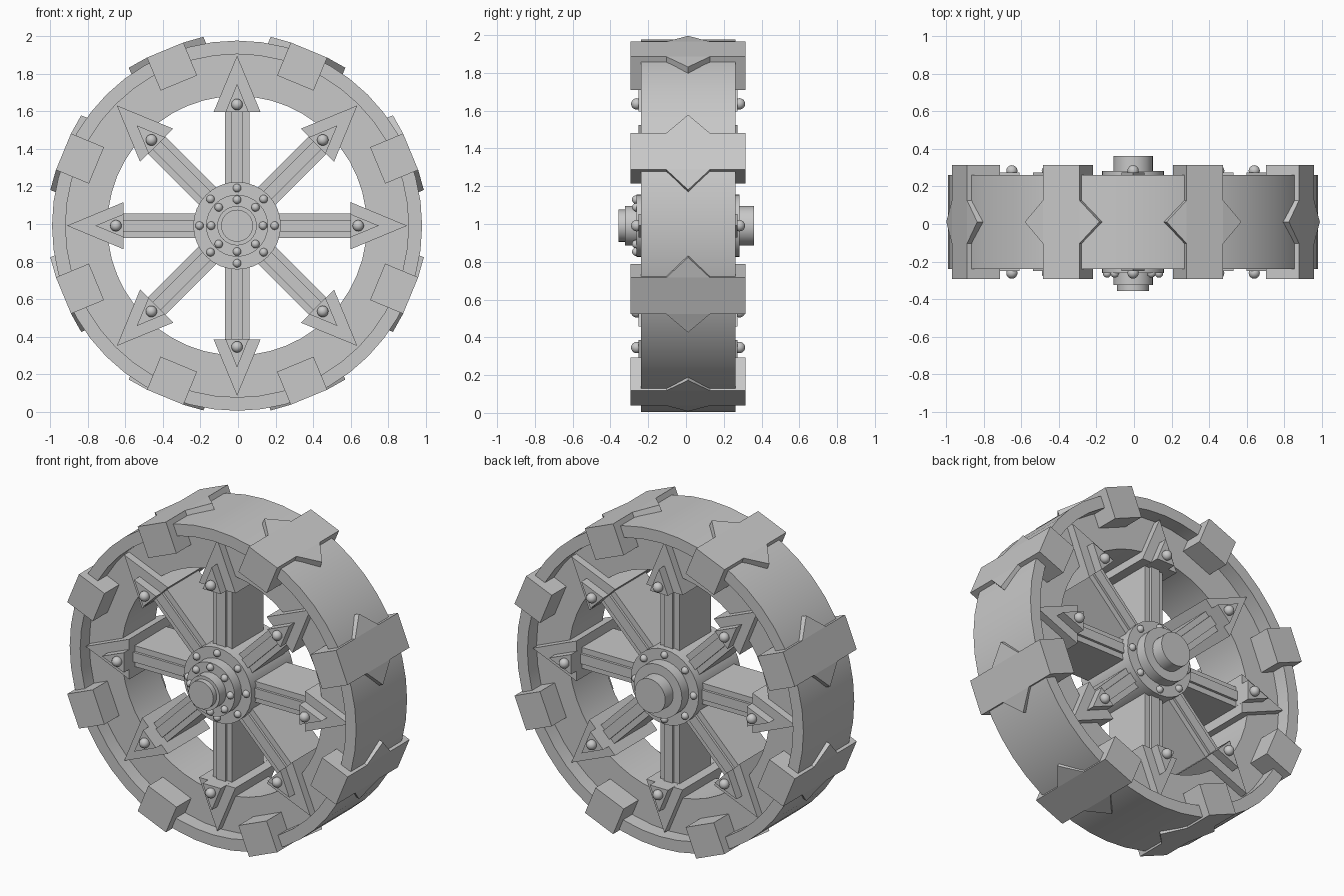
import bpy, bmesh, math
from mathutils import Matrix, Vector

if "Cube" in bpy.data.objects:
    bpy.data.objects.remove(bpy.data.objects["Cube"])

CENTRE = Vector((-0.005, 0.011, 0.991))

steel = bpy.data.materials.new("plain_grey")
steel.use_nodes = True
GREY = (0.58, 0.58, 0.58, 1)
steel.diffuse_color = GREY
steel.node_tree.nodes["Principled BSDF"].inputs["Base Color"].default_value = GREY


def finish(name, bm, smooth=False, centre=CENTRE):
    """Turn a bmesh into a named object at the wheel centre."""
    bmesh.ops.recalc_face_normals(bm, faces=bm.faces)
    mesh = bpy.data.meshes.new(name)
    bm.to_mesh(mesh)
    bm.free()
    mesh.materials.append(steel)
    obj = bpy.data.objects.new(name, mesh)
    obj.location = centre
    bpy.context.collection.objects.link(obj)
    if smooth:
        bpy.ops.object.select_all(action="DESELECT")
        obj.select_set(True)
        bpy.context.view_layer.objects.active = obj
        bpy.ops.object.shade_smooth_by_angle(angle=math.radians(35))
    return obj


def prism(bm, outline, offset, turn):
    """Extrude an outline by offset, then turn it about the axle."""
    verts = [bm.verts.new(p) for p in outline]
    face = bm.faces.new(verts)
    extra = bmesh.ops.extrude_face_region(bm, geom=[face], use_keep_orig=True)["geom"]
    top = [g for g in extra if isinstance(g, bmesh.types.BMVert)]
    bmesh.ops.translate(bm, verts=top, vec=offset)
    bmesh.ops.rotate(bm, verts=verts + top, matrix=Matrix.Rotation(turn, 3, "Y"))


def across(bm, points, half, turn):
    """Extrude an (x, z) outline symmetrically along the axle."""
    prism(bm, [(x, -half, z) for x, z in points], (0, 2 * half, 0), turn)


def lathe(name, profile, steps, closed=False):
    """Spin an (r, y) profile about the axle."""
    bm = bmesh.new()
    rings = []
    for r, y in profile:
        rings.append([bm.verts.new((r * math.sin(a), y, r * math.cos(a)))
                      for a in (math.tau * i / steps for i in range(steps))])
    pairs = list(zip(rings, rings[1:]))
    if closed:
        pairs.append((rings[-1], rings[0]))
    else:
        bm.faces.new(rings[0])
        bm.faces.new(rings[-1])
    for a, b in pairs:
        for i in range(steps):
            j = (i + 1) % steps
            bm.faces.new((a[i], a[j], b[j], b[i]))
    return finish(name, bm, smooth=True)


def bolts(name, radius, y, size):
    """Eight round bolt heads in a ring."""
    bm = bmesh.new()
    for k in range(8):
        a = k * math.tau / 8
        spot = Matrix.Translation((radius * math.sin(a), y, radius * math.cos(a)))
        bmesh.ops.create_uvsphere(bm, u_segments=16, v_segments=10, radius=size, matrix=spot)
    finish(name, bm, smooth=True)


# Rim with raised outer lips and a recessed web
lathe("rim", [(0.985, -0.25), (0.985, 0.25), (0.913, 0.25), (0.913, 0.16),
              (0.69, 0.16), (0.69, -0.16), (0.913, -0.16), (0.913, -0.25)], 48, closed=True)

# Hub with flanges and axle caps
lathe("hub", [(0.085, -0.368), (0.085, -0.335), (0.105, -0.335), (0.105, -0.272),
              (0.165, -0.272), (0.165, -0.205), (0.233, -0.205), (0.233, 0.205),
              (0.165, 0.205), (0.165, 0.272), (0.105, 0.272), (0.105, 0.35)], 32)

# Spokes with a raised central rib and arrow-shaped ends with a raised inner point
spokes, ribs, arrows, points = (bmesh.new() for _ in range(4))
for k in range(8):
    turn = k * math.tau / 8
    across(spokes, [(-0.065, 0.1), (0.065, 0.1), (0.065, 0.7), (-0.065, 0.7)], 0.155, turn)
    across(ribs, [(-0.03, 0.1), (0.03, 0.1), (0.03, 0.7), (-0.03, 0.7)], 0.17, turn)
    across(arrows, [(-0.125, 0.605), (0.125, 0.605), (0, 0.905)], 0.208, turn)
    across(points, [(-0.062, 0.604), (0.062, 0.604), (0, 0.755)], 0.262, turn)
finish("spokes", spokes)
finish("spoke_ribs", ribs)
finish("spoke_arrowheads", arrows)
finish("arrowhead_points", points)

# Bolt heads on both sides
for side, label in ((-1, "front"), (1, "back")):
    bolts(label + "_arrow_bolts", 0.645, side * 0.272, 0.03)
    bolts(label + "_flange_bolts", 0.2, side * 0.207, 0.022)
bolts("front_hub_bolts", 0.138, -0.275, 0.022)

# Tread cleats: clamp blocks with pointed wings that slope along the rim
clamps, wings = bmesh.new(), bmesh.new()
W = 0.105
for k in range(8):
    turn = (k + 0.5) * math.tau / 8
    across(clamps, [(-W, 0.81), (W, 0.81), (W, 1.0), (-W, 1.0)], 0.304, turn)
    for s in (-1, 1):
        prism(wings, [(s * W, -0.115, 0.953), (s * W, 0.115, 0.953), (s * 0.215, 0, 0.94)],
              (0, 0, 0.047), turn)
lifted = CENTRE + Vector((0, 0, 0.011))
finish("cleat_clamps", clamps, centre=lifted)
finish("cleat_wings", wings, centre=lifted)
